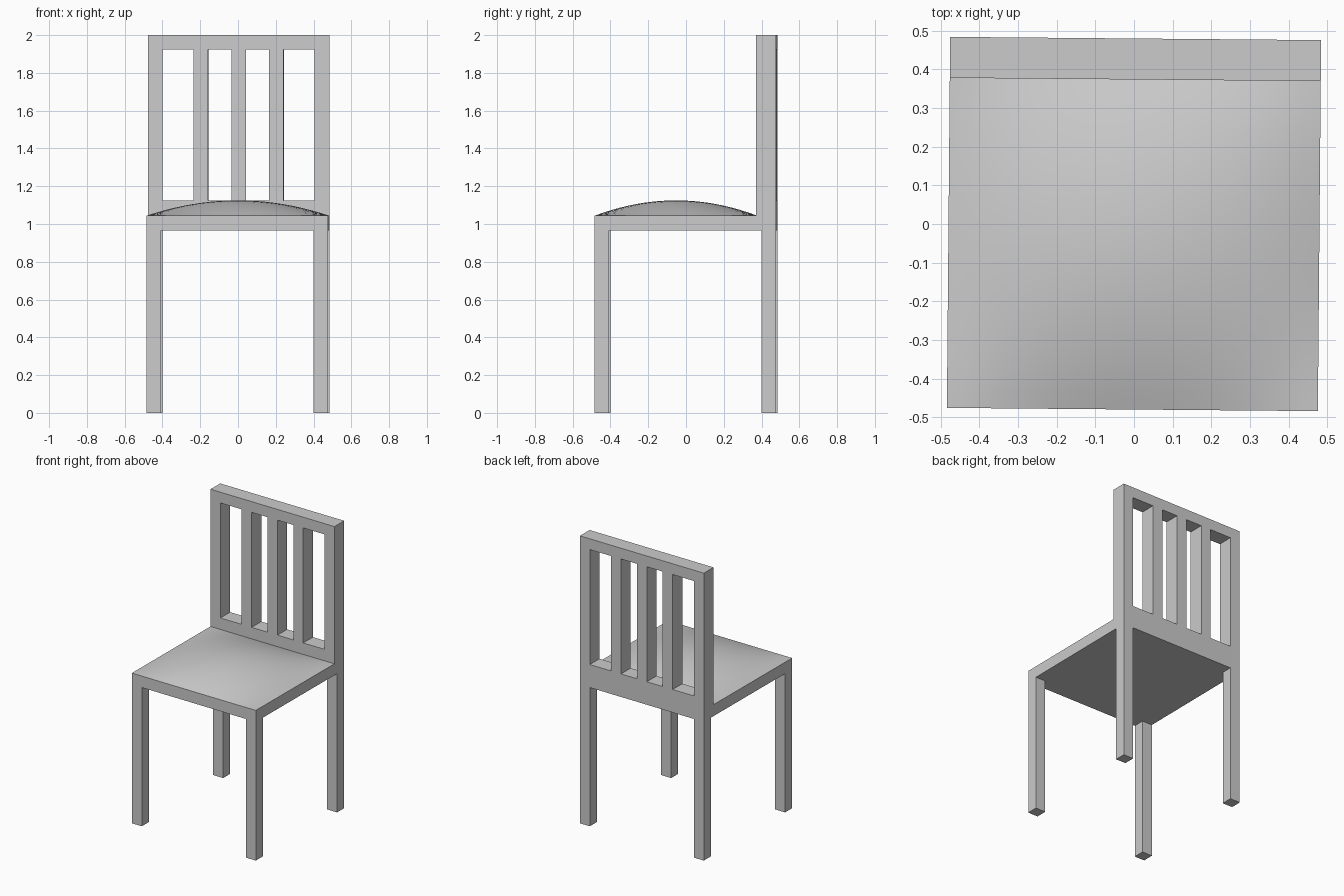
import bpy
import bmesh
from math import radians
from mathutils import Matrix, Vector

cube = bpy.data.objects.get("Cube")
if cube:
    bpy.data.objects.remove(cube, do_unlink=True)

HALF = 0.48          # half width and depth
BAR = 0.077          # leg, post and slat thickness
SEAT_LOW, SEAT_TOP = 0.965, 1.045
DOME = 0.08          # rise of the seat cushion
BACK_Y = 0.374       # front plane of the backrest
RAIL_TOP, TOP = 1.125, 2.0
TURN = radians(-0.5) # the whole chair is turned very slightly

grey = bpy.data.materials.new("light_grey")
grey.use_nodes = True
grey.diffuse_color = (0.6, 0.6, 0.6, 1)
grey.node_tree.nodes["Principled BSDF"].inputs["Base Color"].default_value = grey.diffuse_color


def finish(bm, name, smooth=False):
    bmesh.ops.recalc_face_normals(bm, faces=bm.faces)
    mesh = bpy.data.meshes.new(name)
    bm.to_mesh(mesh)
    bm.free()
    mesh.materials.append(grey)
    if smooth:
        mesh.shade_smooth()
        mesh.set_sharp_from_angle(angle=radians(30))
    obj = bpy.data.objects.new(name, mesh)
    obj.rotation_euler.z = TURN
    bpy.context.collection.objects.link(obj)
    return obj


def box(name, low, high):
    low, high = Vector(low), Vector(high)
    bm = bmesh.new()
    bmesh.ops.create_cube(bm, size=1, matrix=Matrix.Translation((low + high) / 2)
                          @ Matrix.Diagonal((high - low).to_4d()))
    return finish(bm, name)


# Four square legs
for depth, y in (("front", -HALF), ("back", HALF - BAR)):
    for side, x in (("right", -HALF), ("left", HALF - BAR)):
        box(f"{depth}_{side}_leg", (x, y, 0), (x + BAR, y + BAR, SEAT_LOW))

# Seat: softly domed top over a flat slab
bm = bmesh.new()
bmesh.ops.create_grid(bm, x_segments=20, y_segments=20, size=1)
mid_y, half_y = (BACK_Y - HALF) / 2, (BACK_Y + HALF) / 2
for v in bm.verts:
    u, w = v.co.x, v.co.y
    v.co = (u * HALF, mid_y + w * half_y, SEAT_TOP + DOME * (1 - u * u) * (1 - w * w))
rim = [e for e in bm.edges if e.is_boundary]
skirt = bmesh.ops.extrude_edge_only(bm, edges=rim)["geom"]
for v in skirt:
    if isinstance(v, bmesh.types.BMVert):
        v.co.z = SEAT_LOW
bmesh.ops.holes_fill(bm, edges=[e for e in bm.edges if e.is_boundary], sides=0)
finish(bm, "seat", smooth=True)

# Backrest: posts, rails and three slats as one pierced panel
xs = [-HALF, -HALF + BAR]
for centre in (-0.2, 0, 0.2):
    xs += [centre - BAR / 2, centre + BAR / 2]
xs += [HALF - BAR, HALF]
zs = [SEAT_LOW, RAIL_TOP, TOP - BAR + 0.002, TOP]

bm = bmesh.new()
grid = [[bm.verts.new((x, BACK_Y, z)) for x in xs] for z in zs]
for row in range(len(zs) - 1):
    for col in range(len(xs) - 1):
        if row == 1 and col % 2:
            continue  # opening between slats
        bm.faces.new((grid[row][col], grid[row][col + 1],
                      grid[row + 1][col + 1], grid[row + 1][col]))
front = bm.faces[:]
back = bmesh.ops.extrude_face_region(bm, geom=front, use_keep_orig=True)["geom"]
for v in back:
    if isinstance(v, bmesh.types.BMVert):
        v.co.y = HALF
finish(bm, "backrest")
